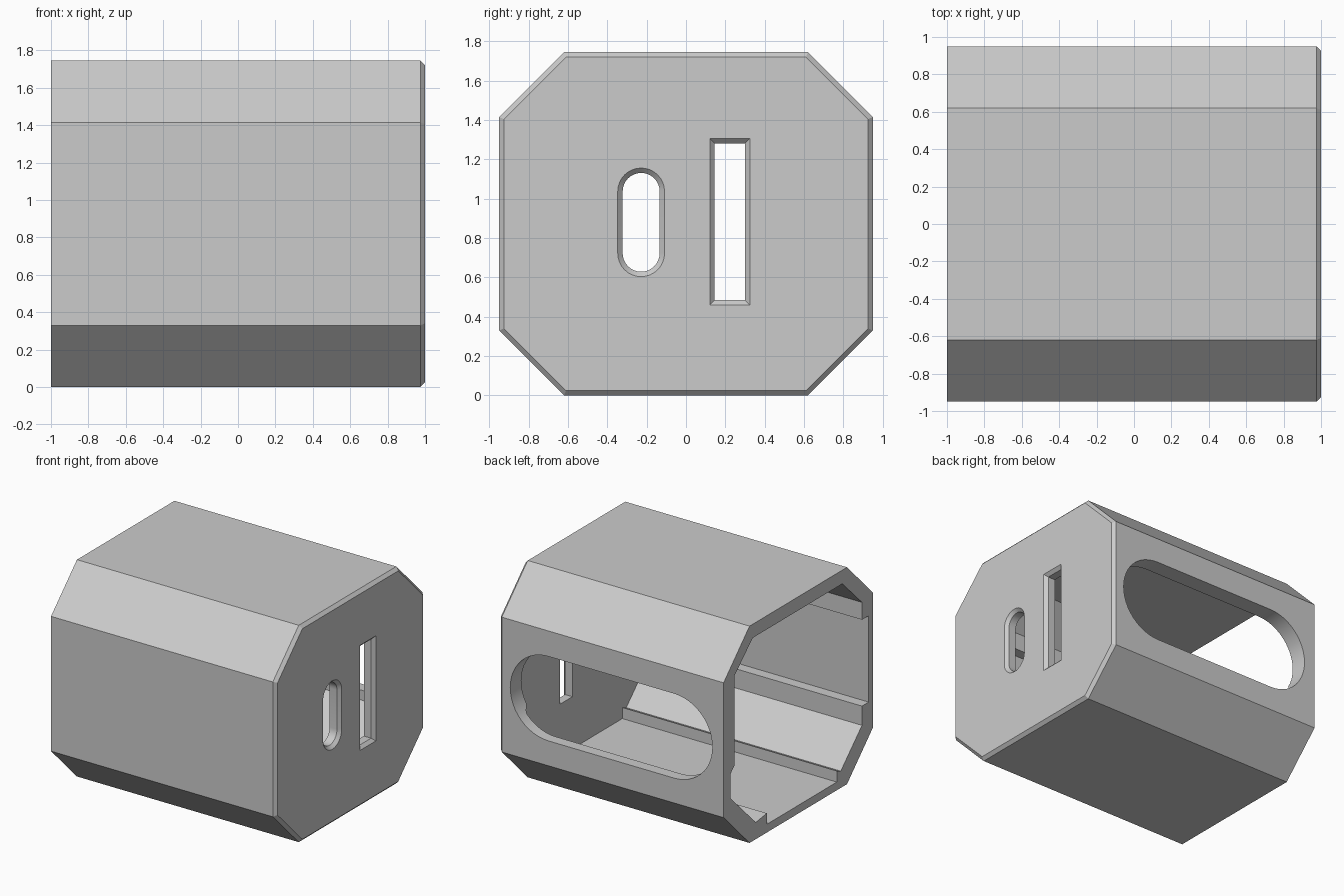
import bpy, bmesh, math

if "Cube" in bpy.data.objects:
    bpy.data.objects.remove(bpy.data.objects["Cube"])

MID = 0.8725  # height of the housing's centre line

grey = bpy.data.materials.new("plain_grey")
grey.use_nodes = True
GREY = (0.6, 0.6, 0.6, 1)
grey.diffuse_color = GREY
grey.node_tree.nodes["Principled BSDF"].inputs["Base Color"].default_value = GREY


def octagon(inset):
    """Cut-corner outline in (y, z), offset inwards by inset."""
    w, h = 0.95 - inset, MID - inset
    c = 0.33 - inset * (2 - math.sqrt(2))
    quarter = [(w, h - c), (w - c, h)]
    half = quarter + [(-y, z) for y, z in reversed(quarter)]
    return [(y, MID + z) for y, z in half + [(-y, -z) for y, z in half]]


def rectangle(cy, cz, w, h):
    return [(cy + a * w, cz + b * h) for a, b in ((1, -1), (1, 1), (-1, 1), (-1, -1))]


def stadium(cu, cv, r, straight, steps=16):
    """Long axis along the second coordinate."""
    pts = []
    for side in (1, -1):
        for i in range(steps + 1):
            a = math.pi * i / steps
            pts.append((cu + side * r * math.cos(a),
                        cv + side * (straight + r * math.sin(a))))
    return pts


def loft(name, rings, place):
    """Skin a closed solid through (position, outline) rings."""
    bm = bmesh.new()
    loops = [[bm.verts.new(place(t, u, v)) for u, v in pts] for t, pts in rings]
    for a, b in zip(loops, loops[1:]):
        for i in range(len(a)):
            j = (i + 1) % len(a)
            bm.faces.new((a[i], a[j], b[j], b[i]))
    bm.faces.new(loops[0])
    bm.faces.new(loops[-1])
    bmesh.ops.recalc_face_normals(bm, faces=bm.faces)
    mesh = bpy.data.meshes.new(name)
    bm.to_mesh(mesh)
    bm.free()
    mesh.materials.append(grey)
    obj = bpy.data.objects.new(name, mesh)
    bpy.context.collection.objects.link(obj)
    return obj


def along_x(t, u, v):
    return (t, u, v)


def along_y(t, u, v):
    return (v, t, u)


def cut(target, cutter):
    cutter.hide_render = True
    mod = target.modifiers.new("cut", "BOOLEAN")
    mod.operation = "DIFFERENCE"
    mod.solver = "EXACT"
    mod.object = cutter
    bpy.context.view_layer.objects.active = target
    bpy.ops.object.modifier_apply(modifier=mod.name)
    bpy.data.objects.remove(cutter)


# Housing block with a bevelled rim at the closed end
housing = loft("housing", [(-1, octagon(0)), (0.975, octagon(0)), (1, octagon(0.025))], along_x)

# Cavity, open at one end, with wall ledges and floor lips
cavity_outline = [
    # floor channel and lip, then the lower chamfer on the front side
    (0.4, 0.066), (-0.49, 0.066), (-0.49, 0.155), (-0.54, 0.135), (-0.81, 0.4),
    # recess in the front wall
    (-0.81, 0.555), (-0.895, 0.555), (-0.895, 1.25), (-0.81, 1.25), (-0.81, 1.39),
    # ceiling
    (-0.56, 1.635), (0.58, 1.635), (0.81, 1.42),
    # groove in the back wall, lower chamfer and lip
    (0.81, 0.7), (0.86, 0.65), (0.86, 0.45), (0.81, 0.4), (0.54, 0.135), (0.4, 0.155),
]
cut(housing, loft("cavity", [(-1.1, cavity_outline), (0.91, cavity_outline)], along_x))

# Long rounded window in the back wall
window = stadium(0.87, 0, 0.34, 0.56, 24)
cut(housing, loft("window", [(0.7, window), (1.1, window)], along_y))

# Two slots with flared mouths through the end wall
FLARE = ((0.8, 0), (0.975, 0), (1.02, 0.045))
cut(housing, loft("rounded_slot",
                  [(x, stadium(-0.228, 0.88, 0.094 + e, 0.157)) for x, e in FLARE], along_x))
cut(housing, loft("square_slot",
                  [(x, rectangle(0.223, 0.883, 0.077 + e, 0.398 + e)) for x, e in FLARE], along_x))

# Smooth only the shallow steps of the curved cuts
bpy.ops.object.select_all(action="DESELECT")
housing.select_set(True)
bpy.context.view_layer.objects.active = housing
bpy.ops.object.shade_smooth_by_angle(angle=math.radians(20))
